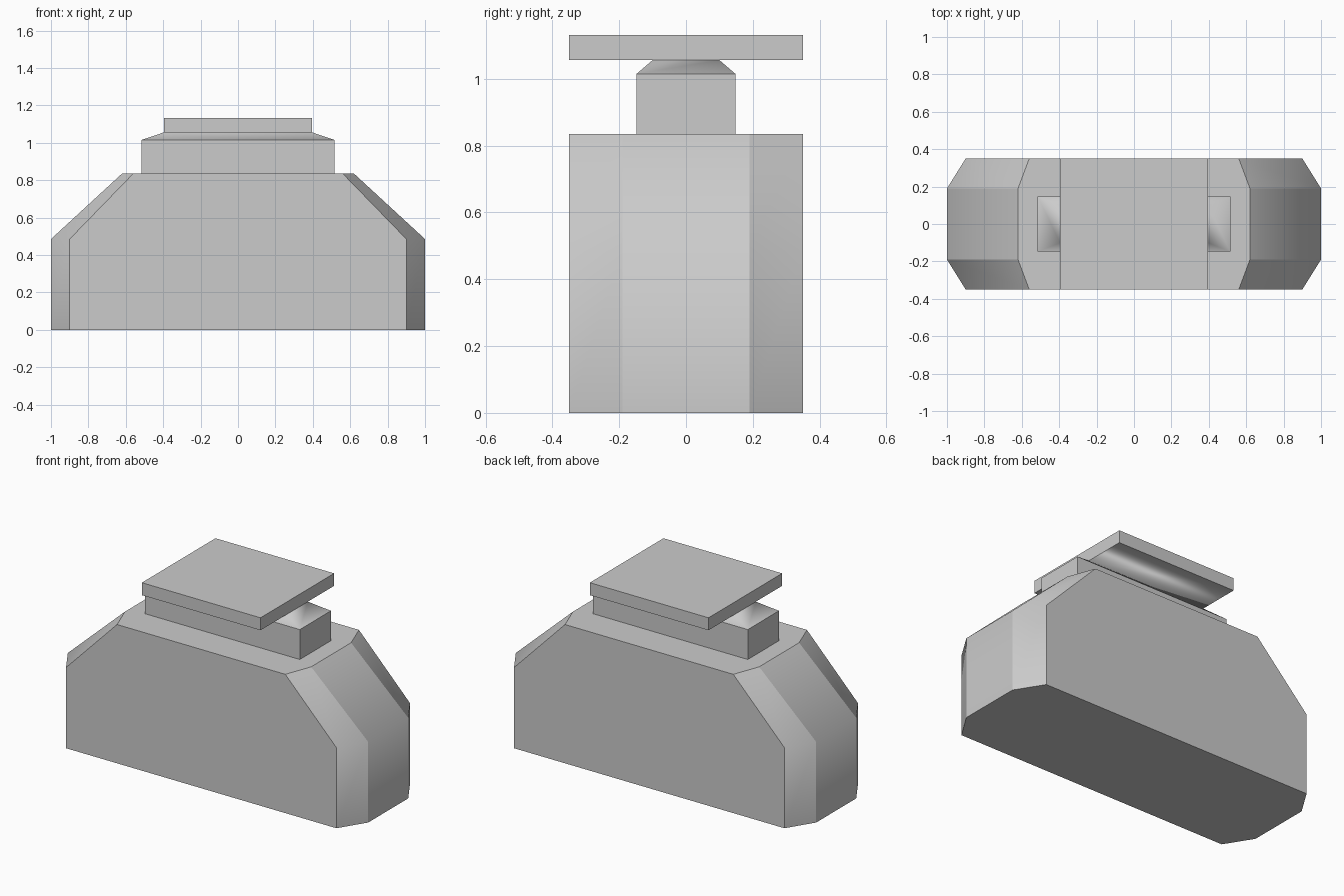
import bpy
import bmesh

cube = bpy.data.objects.get("Cube")
if cube:
    bpy.data.objects.remove(cube, do_unlink=True)

grey = bpy.data.materials.new("plain grey")
grey.use_nodes = True
colour = (0.6, 0.6, 0.6, 1)
grey.diffuse_color = colour
grey.node_tree.nodes["Principled BSDF"].inputs["Base Color"].default_value = colour


def loft(name, rings, smooth_bands, sharp_edge):
    """Stack outlines (each a list of points and a height) and join them with quads."""
    bm = bmesh.new()
    loops = [[bm.verts.new((x, y, z)) for x, y in pts] for pts, z in rings]
    bm.faces.new(loops[0][::-1])
    bm.faces.new(loops[-1])
    count = len(loops[0])
    for band, (low, high) in enumerate(zip(loops, loops[1:])):
        for i in range(count):
            j = (i + 1) % count
            quad = (low[i], low[j], high[j], high[i])
            # leave out quads that collapse to a line
            if len({round(v.co.x, 4) for v in quad}) == 1 and low[i].co.z == high[i].co.z:
                continue
            face = bm.faces.new(quad)
            face.smooth = band in smooth_bands
    bm.normal_update()
    for edge in bm.edges:
        a, b = (v.co for v in edge.verts)
        edge.smooth = not sharp_edge(a, b)
    mesh = bpy.data.meshes.new(name)
    bm.to_mesh(mesh)
    bm.free()
    mesh.materials.append(grey)
    obj = bpy.data.objects.new(name, mesh)
    bpy.context.collection.objects.link(obj)
    return obj


def octagon(side_x, end_x, side_y=0.35, end_y=0.19):
    quarter = [(end_x, end_y), (side_x, side_y)]
    left = [(end_x, -end_y)] + quarter
    return left + [(-side_x, side_y), (-end_x, end_y), (-end_x, -end_y),
                   (-side_x, -side_y), (side_x, -side_y)]


def rectangle(x, y):
    return [(x, -y), (x, y), (-x, y), (-x, -y)]


# Base: upright walls, then shoulders sloping inward; only the shoulder crease is soft
WALL, TOP = 0.485, 0.835
loft("base_body",
     [(octagon(0.9, 1.0), 0), (octagon(0.9, 1.0), WALL), (octagon(0.56, 0.62), TOP)],
     {0, 1},
     lambda a, b: abs(a.z - WALL) > 0.001 or abs(b.z - WALL) > 0.001)

# Neck with a softly shaded taper flaring into the overhanging top plate
TAPER, PLATE, CAP = 1.015, 1.056, 1.131
loft("neck_and_top_plate",
     [(rectangle(0.515, 0.148), TOP), (rectangle(0.515, 0.148), TAPER),
      (rectangle(0.395, 0.1), PLATE), (rectangle(0.395, 0.35), PLATE),
      (rectangle(0.395, 0.35), CAP)],
     {1, 2},
     lambda a, b: min(a.z, b.z) < TAPER - 0.001 or max(a.z, b.z) < PLATE - 0.001
     or max(a.z, b.z) > PLATE + 0.001
     or (abs(a.y) > 0.3 and abs(b.y) > 0.3))
